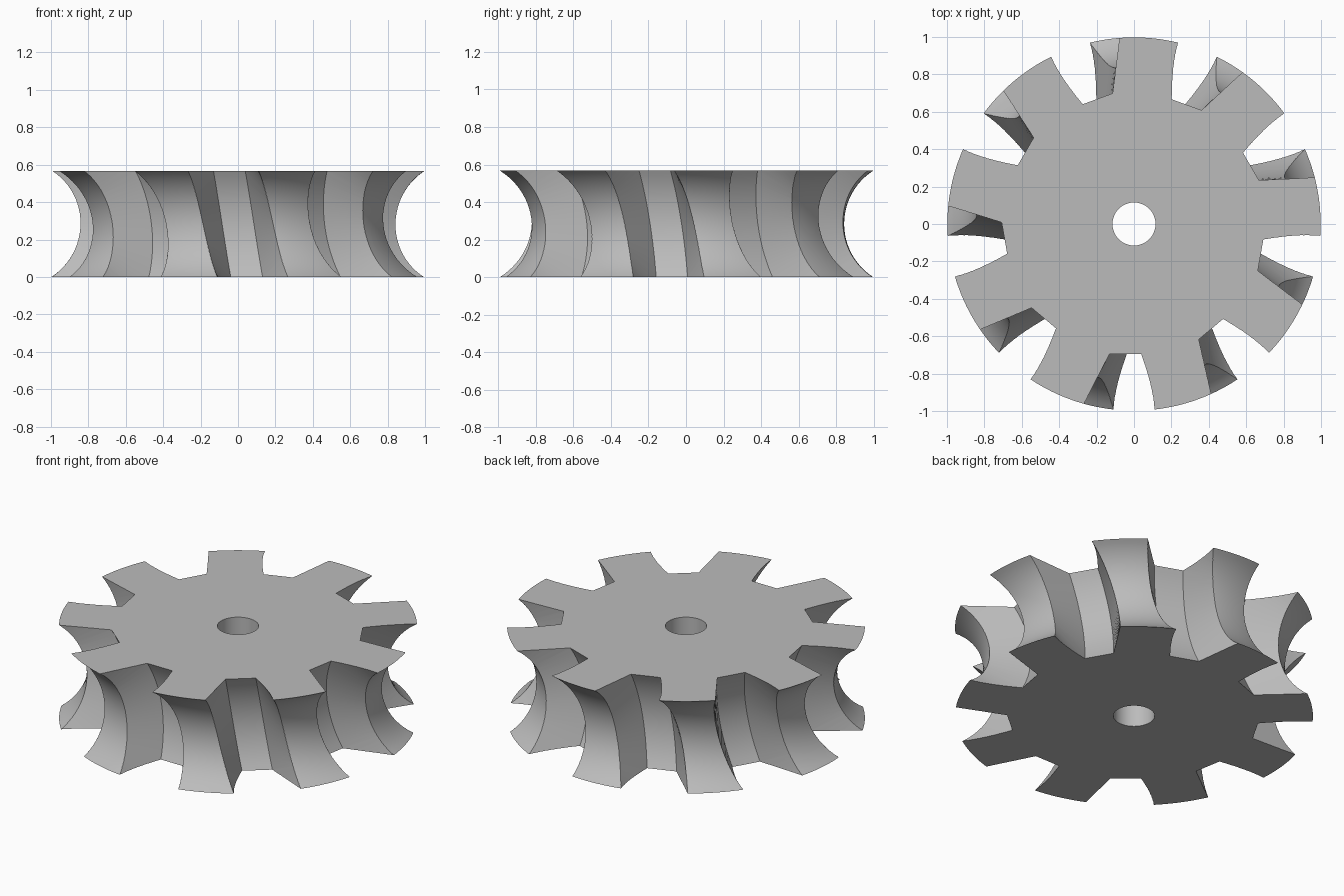
import bpy, bmesh, math

if "Cube" in bpy.data.objects:
    bpy.data.objects.remove(bpy.data.objects["Cube"])

TEETH = 9
HEIGHT = 0.567
MID = HEIGHT / 2
BORE = 0.115
WORM_Y = 1.18       # distance from wheel axis to worm axis
THROAT = 0.337      # radius of the concave rim
ROOT = 0.5615       # worm radius reaching the gap floor
LEAD = 0.55         # sideways travel per turn of the worm

steel = bpy.data.materials.new("plain grey")
steel.diffuse_color = (0.5, 0.5, 0.5, 1)
steel.use_nodes = True
steel.node_tree.nodes["Principled BSDF"].inputs["Base Color"].default_value = steel.diffuse_color


def make_object(name, bm):
    bmesh.ops.recalc_face_normals(bm, faces=bm.faces)
    mesh = bpy.data.meshes.new(name)
    bm.to_mesh(mesh)
    bm.free()
    obj = bpy.data.objects.new(name, mesh)
    bpy.context.collection.objects.link(obj)
    mesh.materials.append(steel)
    return obj


def skin(bm, rings, closed):
    """Join neighbouring rings of vertices with quads."""
    n = len(rings[0])
    count = len(rings) if closed else len(rings) - 1
    for i in range(count):
        a, b = rings[i], rings[(i + 1) % len(rings)]
        for j in range(n):
            k = (j + 1) % n
            bm.faces.new((a[j], a[k], b[k], b[j]))


# Wheel blank: bored disc with a concave rim, revolved about z
arc = math.asin(MID / THROAT)
profile = [(BORE, HEIGHT), (BORE, 0)]
for i in range(25):
    t = -arc + 2 * arc * i / 24
    profile.append((WORM_Y - THROAT * math.cos(t), MID + THROAT * math.sin(t)))
bm = bmesh.new()
SEGMENTS = 180
rings = []
for i in range(SEGMENTS):
    a = 2 * math.pi * i / SEGMENTS
    rings.append([bm.verts.new((r * math.cos(a), r * math.sin(a), z)) for r, z in profile])
skin(bm, rings, True)
wheel = make_object("worm_wheel", bm)

# Tooth gap cutters: trapezoid swept along a helix around the worm axis
INNER = 0.2
half_root = 0.085
half_inner = half_root + 0.5 * (ROOT - INNER)
section = [(-half_inner, INNER), (half_inner, INNER), (half_root, ROOT), (-half_root, ROOT)]
bm = bmesh.new()
for tooth in range(TEETH):
    turn = 2 * math.pi * tooth / TEETH
    c, s = math.cos(turn), math.sin(turn)
    rings = []
    for i in range(41):
        phi = math.radians(-76 + 152 * i / 40)
        ring = []
        for w, rho in section:
            x = w - LEAD * phi / (2 * math.pi)
            y = -WORM_Y + rho * math.cos(phi)
            z = MID + rho * math.sin(phi)
            ring.append(bm.verts.new((x * c - y * s, x * s + y * c, z)))
        rings.append(ring)
    skin(bm, rings, False)
    bm.faces.new(rings[0])
    bm.faces.new(rings[-1])
cutter = make_object("gap_cutter", bm)
cutter.hide_render = True

# Cut the gaps, then drop the cutter
cut = wheel.modifiers.new("gaps", 'BOOLEAN')
cut.operation = 'DIFFERENCE'
cut.solver = 'EXACT'
cut.use_self = True
cut.object = cutter
bpy.context.view_layer.objects.active = wheel
wheel.select_set(True)
cutter.select_set(False)
bpy.ops.object.modifier_apply(modifier=cut.name)
bpy.data.objects.remove(cutter, do_unlink=True)

bpy.ops.object.shade_smooth_by_angle(angle=math.radians(25))
